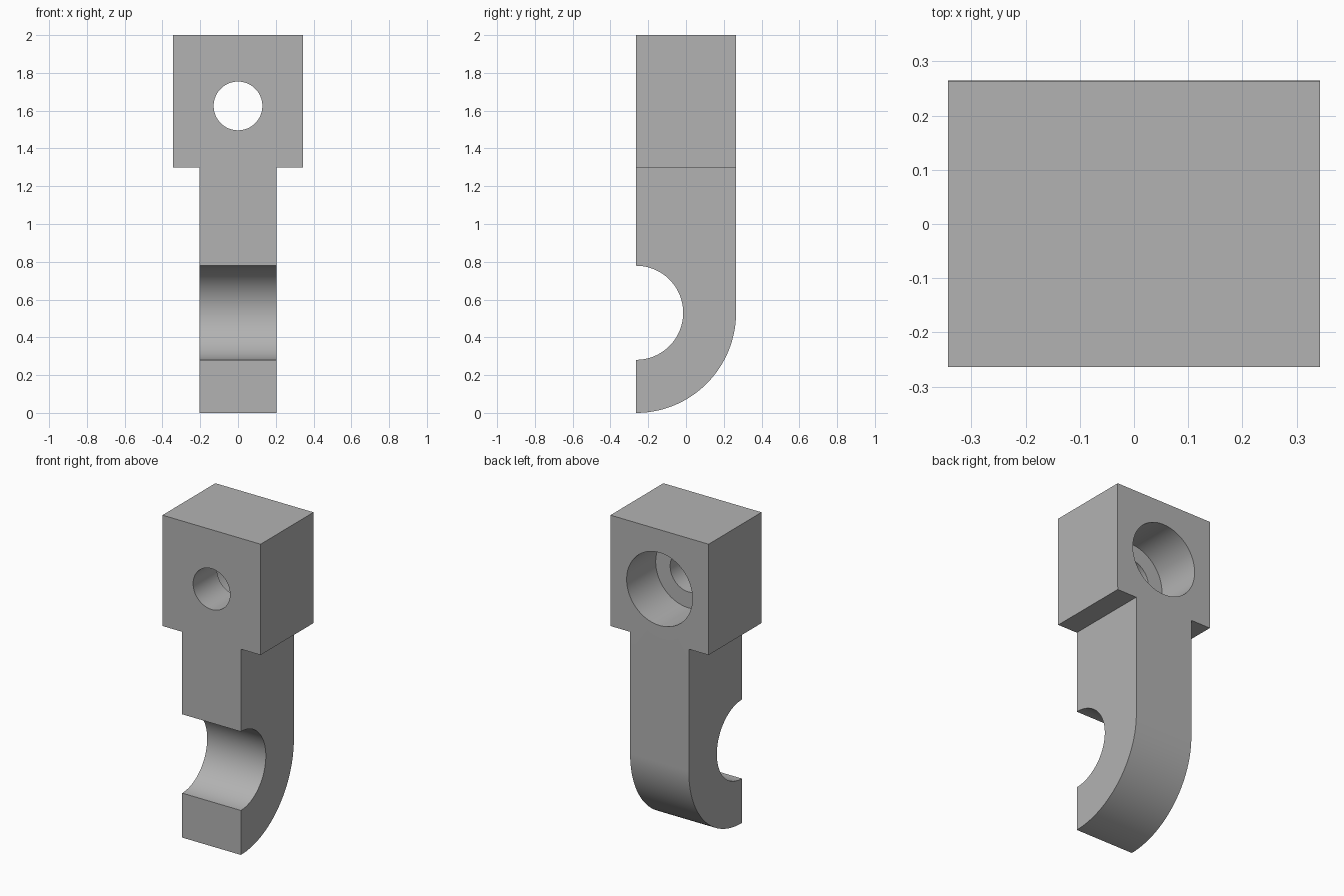
import bpy
from math import sin, cos, pi, radians

default = bpy.data.objects.get("Cube")
if default:
    bpy.data.objects.remove(default, do_unlink=True)

HEAD_W, SHANK_W = 0.343, 0.205      # half widths
FRONT, BACK = -0.264, 0.264
TOP, SHOULDER = 2.0, 1.30
HOOK_R, SEAT_R = 0.53, 0.249        # outer bend and inner seat radii
HOLE_Z = 1.625

steel = bpy.data.materials.new("plain_grey")
grey = (0.45, 0.45, 0.45, 1)
steel.diffuse_color = grey
steel.use_nodes = True
steel.node_tree.nodes["Principled BSDF"].inputs["Base Color"].default_value = grey


def arc(radius, start, end, steps):
    """Points (y, z) on an arc about the hook centre."""
    angles = [start + (end - start) * i / steps for i in range(steps + 1)]
    return [(FRONT + radius * cos(a), HOOK_R + radius * sin(a)) for a in angles]


def extrude_x(name, profile, half_width):
    n = len(profile)
    verts = [(x, y, z) for x in (-half_width, half_width) for y, z in profile]
    faces = [tuple(reversed(range(n))), tuple(range(n, 2 * n))]
    faces += [(i, (i + 1) % n, (i + 1) % n + n, i + n) for i in range(n)]
    mesh = bpy.data.meshes.new(name)
    mesh.from_pydata(verts, [], faces)
    obj = bpy.data.objects.new(name, mesh)
    bpy.context.collection.objects.link(obj)
    return obj


def cut(target, cutter):
    """Subtract the cutter and remove it."""
    mod = target.modifiers.new("cut", "BOOLEAN")
    mod.operation, mod.solver, mod.object = "DIFFERENCE", "EXACT", cutter
    bpy.context.view_layer.objects.active = target
    bpy.ops.object.modifier_apply(modifier=mod.name)
    bpy.data.objects.remove(cutter, do_unlink=True)


def bore(target, radius, y0, y1):
    bpy.ops.mesh.primitive_cylinder_add(
        vertices=96, radius=radius, depth=y1 - y0,
        location=(0, (y0 + y1) / 2, HOLE_Z), rotation=(pi / 2, 0, 0))
    cut(target, bpy.context.object)


# Side profile: bottom bend, back, top, front, then the round seat
profile = arc(HOOK_R - 0.001, -pi / 2, 0, 48)
profile += [(BACK, TOP), (FRONT, TOP)]
profile += arc(SEAT_R, pi / 2, -pi / 2, 64)
body = extrude_x("hook_bracket", profile, HEAD_W)
body.data.materials.append(steel)
low = min(v.co.z for v in body.data.vertices)
for v in body.data.vertices:
    if v.co.z < SEAT_R:
        v.co.z -= low * (1 - v.co.z / SEAT_R)

# Narrow the shank below the square head
for side in (-1, 1):
    bpy.ops.mesh.primitive_cube_add(size=1)
    block = bpy.context.object
    block.scale = (0.4, 1, SHOULDER + 0.2)
    block.location = (side * (SHANK_W + 0.2), 0, (SHOULDER - 0.2) / 2)
    cut(body, block)

# Through hole with a wide counterbore at the back
bore(body, 0.129, FRONT - 0.1, BACK + 0.1)
bore(body, 0.23, BACK - 0.29, BACK + 0.1)

bpy.ops.object.select_all(action="DESELECT")
body.select_set(True)
bpy.context.view_layer.objects.active = body
bpy.ops.object.shade_smooth_by_angle(angle=radians(30))
